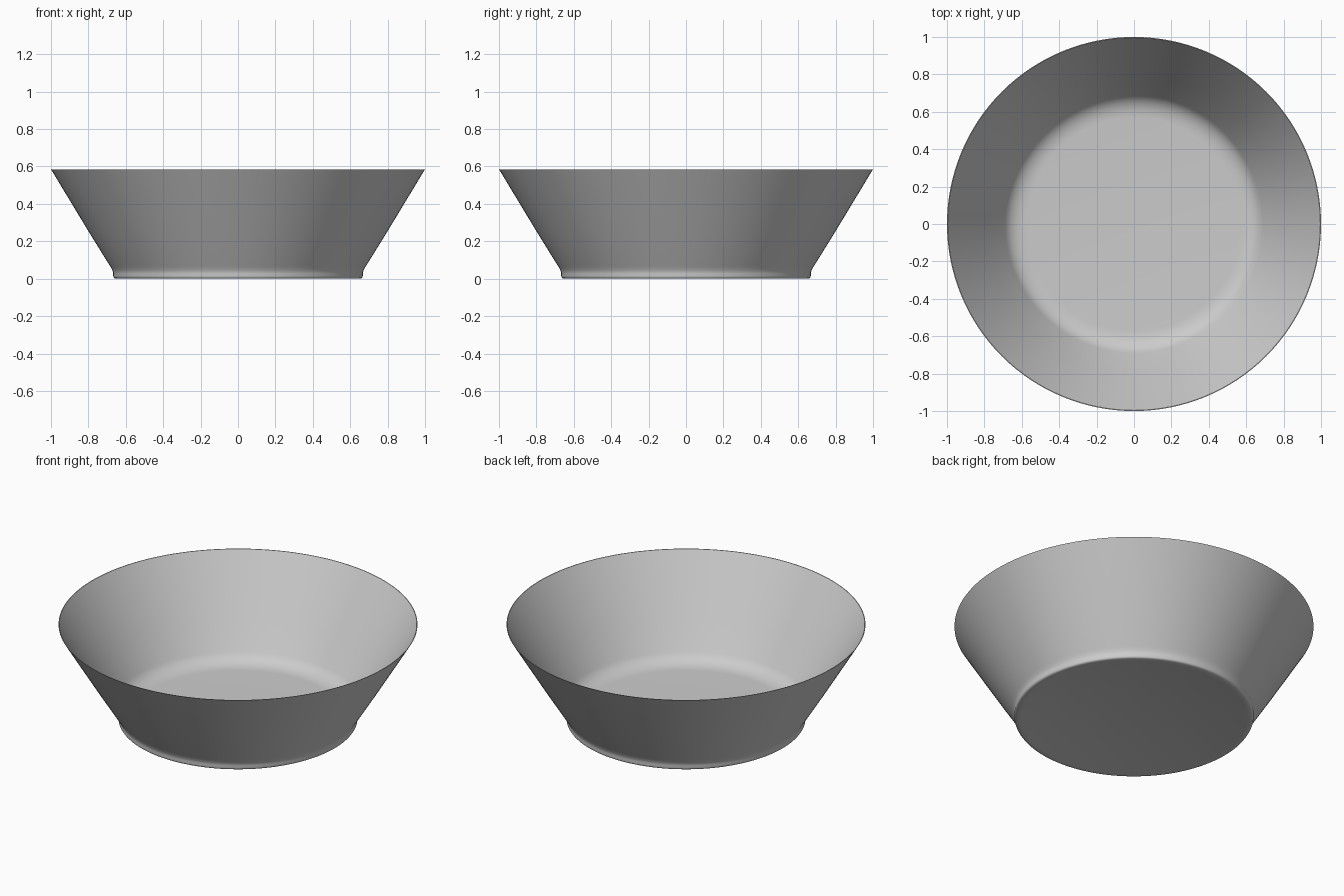
import bpy, bmesh, math
from mathutils import Vector

if "Cube" in bpy.data.objects:
    bpy.data.objects.remove(bpy.data.objects["Cube"])


def lathe(name, profile, steps=128):
    """Revolve an (r, z) profile around the z axis."""
    bm = bmesh.new()
    verts = [bm.verts.new((r, 0, z)) for r, z in profile]
    edges = [bm.edges.new(pair) for pair in zip(verts, verts[1:])]
    bmesh.ops.spin(bm, geom=verts + edges, cent=(0, 0, 0), axis=(0, 0, 1),
                   angle=math.tau, steps=steps, use_merge=False)
    bmesh.ops.remove_doubles(bm, verts=bm.verts[:], dist=1e-4)
    bmesh.ops.recalc_face_normals(bm, faces=bm.faces[:])
    mesh = bpy.data.meshes.new(name)
    bm.to_mesh(mesh)
    bm.free()
    obj = bpy.data.objects.new(name, mesh)
    bpy.context.collection.objects.link(obj)
    return obj


def fillet(a, corner, b, n=6):
    """Quadratic curve rounding a profile corner."""
    a, c, b = Vector(a), Vector(corner), Vector(b)
    return [tuple(a * (1 - t) ** 2 + c * 2 * t * (1 - t) + b * t * t)
            for t in (i / n for i in range(n + 1))]


# Underside, low foot and flared outer wall
outer = [(0, 0.008), (0.60, 0.008), (0.63, 0.0)]
outer += fillet((0.65, 0.0), (0.667, 0.0), (0.667, 0.015), 4)
outer += fillet((0.667, 0.027), (0.667, 0.042), (0.687, 0.072), 5)
outer += [(0.80, 0.254), (1.0, 0.585)]

# Thin rim, inner wall and rounded transition into the flat floor
inner = [(0.996, 0.585), (0.79, 0.256)]
inner += fillet((0.69, 0.097), (0.655, 0.040), (0.57, 0.038), 8)
inner += [(0, 0.038)]

bowl = lathe("bowl", outer + inner)
bpy.context.view_layer.objects.active = bowl
bowl.select_set(True)
bpy.ops.object.shade_smooth_by_angle(angle=math.radians(50))
